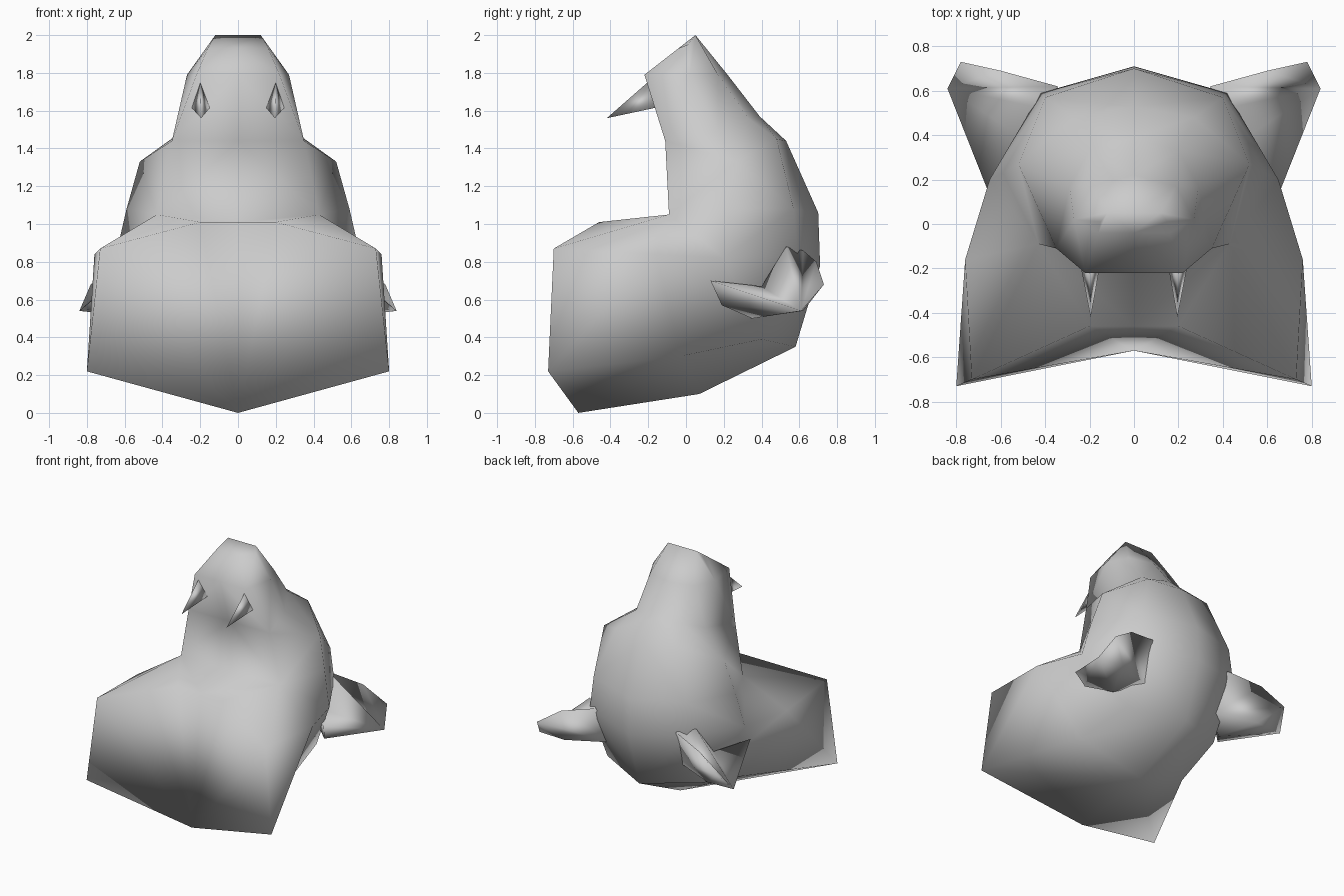
import bpy
import bmesh

cube = bpy.data.objects.get("Cube")
if cube:
    bpy.data.objects.remove(cube, do_unlink=True)

# Single hide colour
hide = bpy.data.materials.new("grey hide")
hide.use_nodes = True
hide.diffuse_color = (0.6, 0.6, 0.6, 1)
hide.node_tree.nodes["Principled BSDF"].inputs["Base Color"].default_value = hide.diffuse_color


def make_mirrored(name, bm):
    """Turn a half mesh into a smooth object mirrored across x = 0."""
    bmesh.ops.remove_doubles(bm, verts=bm.verts, dist=0.001)
    bmesh.ops.recalc_face_normals(bm, faces=bm.faces)
    for face in bm.faces:
        face.smooth = True
    mesh = bpy.data.meshes.new(name)
    bm.to_mesh(mesh)
    bm.free()
    mesh.materials.append(hide)
    obj = bpy.data.objects.new(name, mesh)
    bpy.context.collection.objects.link(obj)
    mirror = obj.modifiers.new("Mirror", 'MIRROR')
    mirror.use_clip = True
    mirror.merge_threshold = 0.002
    return obj


def fan(bm, centre, loop, closed=False):
    """Join a centre vertex to each edge of a loop of vertices."""
    ends = loop[1:] + loop[:1] if closed else loop[1:]
    for a, b in zip(loop, ends):
        bm.faces.new((centre, a, b))


def split_quad(bm, a, b, c, d):
    """Fill a quad with two triangles, folded along its wider diagonal."""
    if a.co.x + c.co.x < b.co.x + d.co.x:
        a, b, c, d = b, c, d, a
    bm.faces.new((a, b, c))
    bm.faces.new((a, c, d))


# Body: half rings swept from the tail end, round the back, up to the head.
# Each ring runs: spine, back corner, side, inner corner.
crease = (.43, -.09, 1.05)
throat = (.35, -.11, 1.44)
hip = (.65, .2, .82)
rings = [
    [(0, -.57, 0), (.8, -.73, .22), (.73, -.7, .87), (.2, -.46, 1.01)],
    [(0, .07, .1), (.47, -.03, .3), (.76, -.16, .84), crease],
    [(0, .58, .35), (.4, .4, .39), hip, crease],
    [(0, .71, .78), (.42, .59, .83), hip, crease],
    [(0, .7, 1.06), (.4, .57, 1.08), (.59, .23, 1.08), crease],
    [(0, .53, 1.44), (.27, .48, 1.45), (.52, .27, 1.33), throat],
    [(0, .39, 1.57), (.2, .33, 1.56), (.29, .17, 1.49), throat],
    [(0, .22, 1.79), (.19, .17, 1.79), (.27, .02, 1.79), (.22, -.22, 1.79)],
    [(0, .05, 2), (.12, .05, 2), (.15, .01, 1.95), (.16, -.04, 1.93)],
]
bm = bmesh.new()
grid = []
for ring in rings:
    inner = ring[-1]
    points = ring + [(0, inner[1], inner[2])]
    grid.append([bm.verts.new(p) for p in points])
for low, high in zip(grid, grid[1:]):
    for i in range(len(low) - 1):
        split_quad(bm, low[i], low[i + 1], high[i + 1], high[i])
# Tail end and crown caps
fan(bm, grid[0][0], grid[0][1:])
bm.faces.new(grid[-1])
make_mirrored("body", bm)

# Flippers: bent outline fanned from the outer tip, rooted inside the body
outline = [
    (.62, .62, .54), (.49, .35, .5), (.615, .19, .57), (.65, .13, .7), (.52, .4, .67),
    (.46, .53, .88), (.345, .62, .86), (.6, .69, .8), (.78, .73, .68),
]
bm = bmesh.new()
loop = [bm.verts.new(p) for p in outline]
fan(bm, bm.verts.new((.84, .61, .54)), loop, closed=True)
fan(bm, bm.verts.new((.3, .5, .56)), loop, closed=True)
make_mirrored("flippers", bm)

# Tusks: three-sided spikes angled forwards and down
bm = bmesh.new()
tip = bm.verts.new((.195, -.42, 1.56))
base = [bm.verts.new(p) for p in ((.2, -.18, 1.77), (.25, -.14, 1.62), (.145, -.14, 1.62))]
fan(bm, tip, base, closed=True)
bm.faces.new(base)
make_mirrored("tusks", bm)
